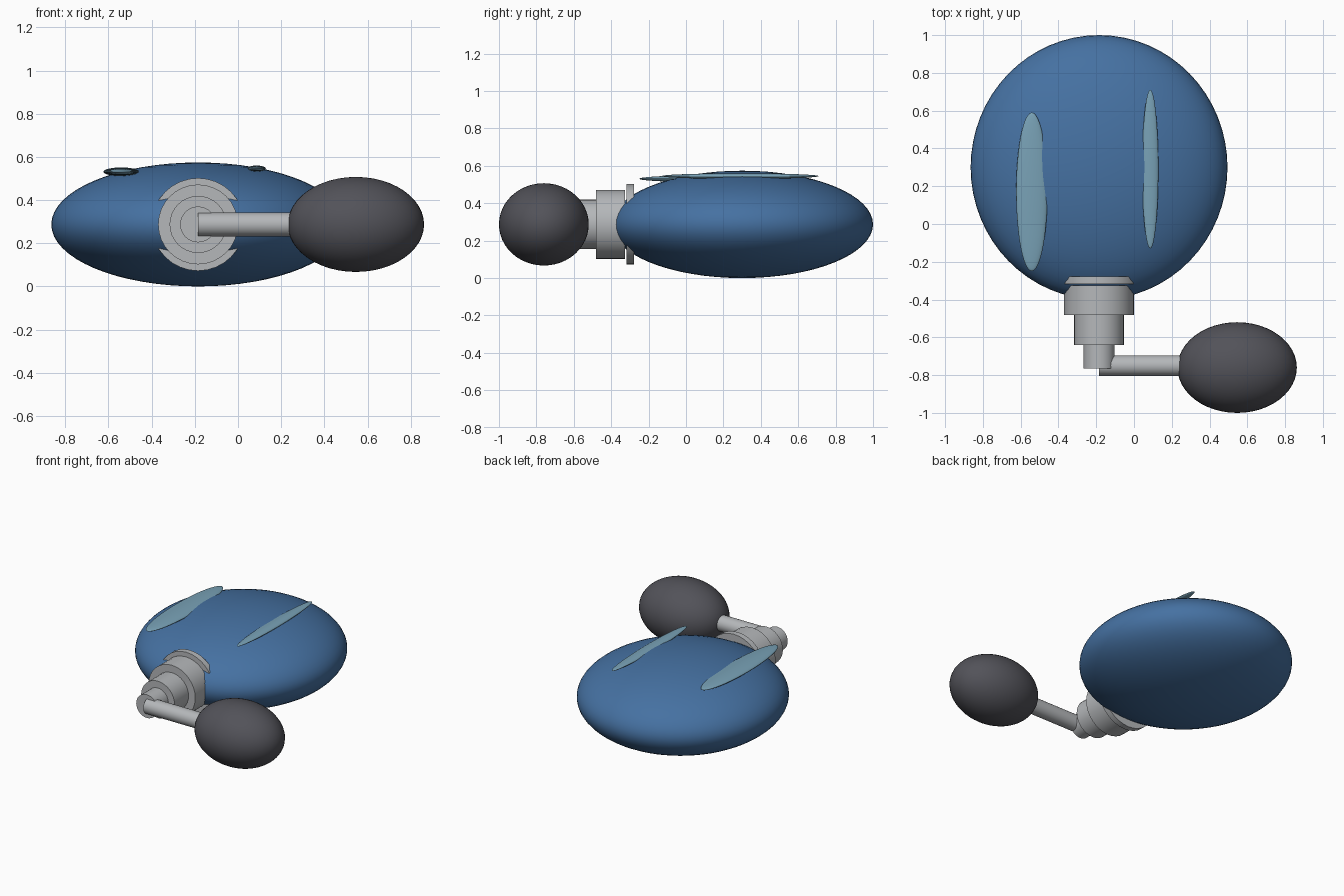
import bpy
import math

if "Cube" in bpy.data.objects:
    bpy.data.objects.remove(bpy.data.objects["Cube"])

CX, CZ = -0.185, 0.287  # shared axis of the body and crank hub


def material(name, rgb):
    m = bpy.data.materials.new(name)
    m.diffuse_color = (*rgb, 1)
    m.use_nodes = True
    m.node_tree.nodes["Principled BSDF"].inputs["Base Color"].default_value = m.diffuse_color
    return m


blue = material("deep_blue", (0.06, 0.165, 0.36))
pale = material("pale_blue", (0.19, 0.36, 0.47))
grey = material("light_grey", (0.46, 0.475, 0.49))
dark = material("charcoal", (0.085, 0.085, 0.10))


def finish(name, mat):
    ob = bpy.context.object
    ob.name = name
    ob.data.materials.append(mat)
    bpy.ops.object.shade_smooth_by_angle(angle=math.radians(35))
    return ob


def ellipsoid(name, mat, centre, radii, segments=48):
    bpy.ops.mesh.primitive_uv_sphere_add(segments=segments, ring_count=segments // 2,
                                         radius=1, location=centre)
    bpy.context.object.scale = radii
    bpy.ops.object.transform_apply(location=False, rotation=False, scale=True)
    return finish(name, mat)


def rod(name, mat, centre, radius, length, rotation):
    bpy.ops.mesh.primitive_cylinder_add(vertices=32, radius=radius, depth=length,
                                        location=centre, rotation=rotation)
    return finish(name, mat)


# Flattened round body
ellipsoid("body", blue, (CX, 0.3, CZ), (0.68, 0.70, CZ), 64)

# Slim highlight strips half sunk into the top
ellipsoid("left_strip", pale, (-0.541, 0.17, 0.531), (0.083, 0.42, 0.02))
ellipsoid("right_strip", pale, (0.086, 0.29, 0.545), (0.043, 0.42, 0.015))

# Stepped hub, narrowing toward the front: name, radius, front y, back y
for name, radius, y0, y1 in (
    ("hub_flange", 0.215, -0.318, -0.277),
    ("hub_base", 0.185, -0.482, -0.325),
    ("hub_middle", 0.132, -0.64, -0.46),
    ("hub_tip", 0.083, -0.765, -0.62),
):
    rod(name, grey, (CX, (y0 + y1) / 2, CZ), radius, y1 - y0, (math.pi / 2, 0, 0))

# Crank arm and its egg-shaped grip
rod("crank_arm", grey, (0.06, -0.75, CZ), 0.055, 0.49, (0, math.pi / 2, 0))
ellipsoid("crank_grip", dark, (0.546, -0.76, CZ), (0.316, 0.24, 0.22))
